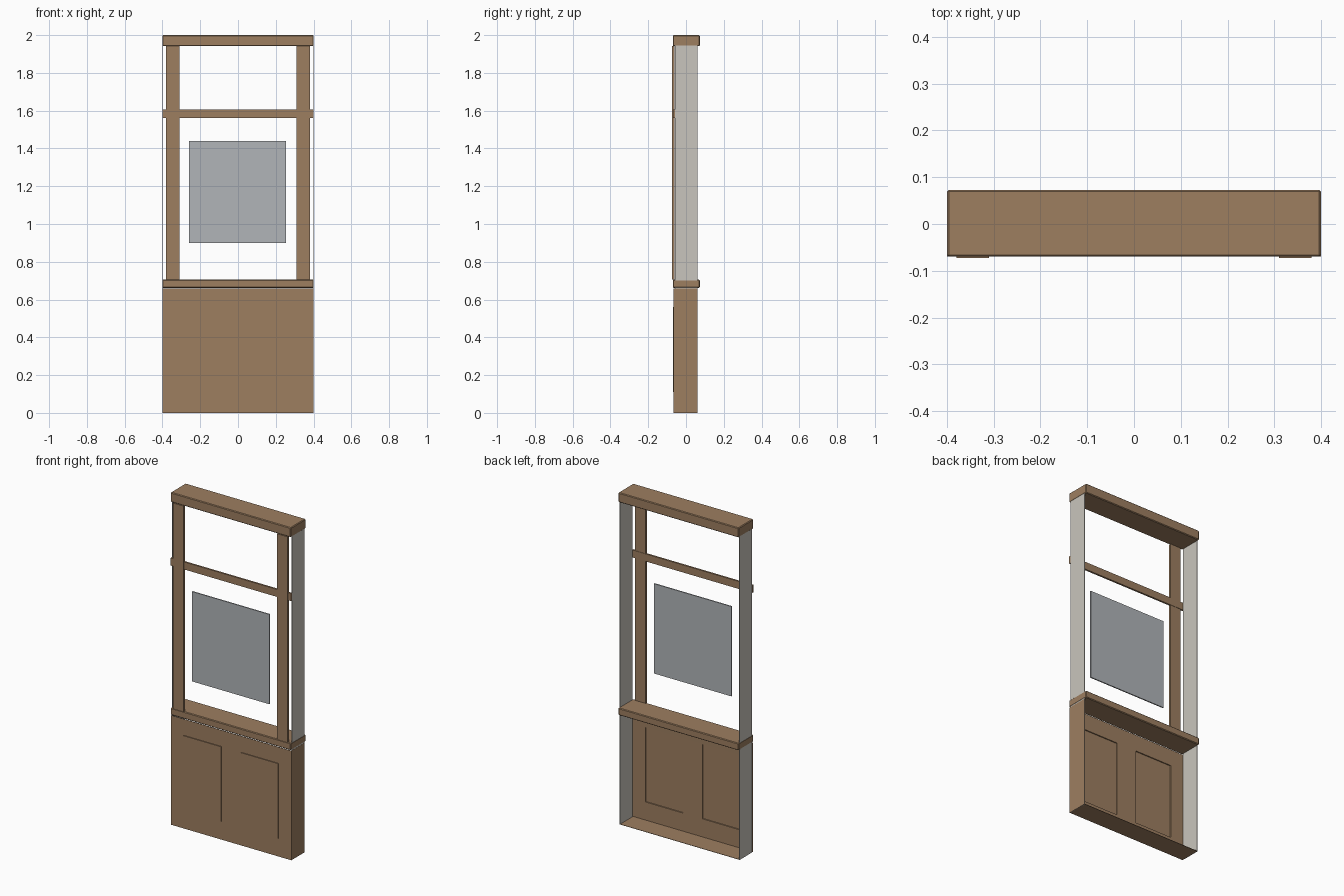
import bpy
import bmesh

cube = bpy.data.objects.get("Cube")
if cube:
    bpy.data.objects.remove(cube, do_unlink=True)


def material(name, rgb):
    m = bpy.data.materials.new(name)
    m.use_nodes = True
    m.diffuse_color = (*rgb, 1)
    m.node_tree.nodes["Principled BSDF"].inputs["Base Color"].default_value = (*rgb, 1)
    return m


wood = material("brown_wood", (0.337, 0.21, 0.118))
pale = material("pale_grey", (0.584, 0.558, 0.51))
glass = material("blue_grey_glass", (0.44, 0.462, 0.485))


def finish(name, bm, mat):
    mesh = bpy.data.meshes.new(name)
    bm.to_mesh(mesh)
    bm.free()
    mesh.materials.append(mat)
    obj = bpy.data.objects.new(name, mesh)
    bpy.context.collection.objects.link(obj)
    return obj


def box(name, x, y, z, mat, bevel=0):
    """Box spanning the given (low, high) ranges."""
    bm = bmesh.new()
    bmesh.ops.create_cube(bm, size=1)
    for v in bm.verts:
        v.co = [r[0] if c < 0 else r[1] for c, r in zip(v.co, (x, y, z))]
    obj = finish(name, bm, mat)
    if bevel:
        mod = obj.modifiers.new("soft_edges", "BEVEL")
        mod.width = bevel
        mod.segments = 1
    return obj


# Top cornice and waist-high sill
box("cornice", (-0.4, 0.4), (-0.07, 0.073), (1.942, 2.0), wood, 0.004)
box("sill", (-0.4, 0.4), (-0.07, 0.073), (0.662, 0.705), wood, 0.004)

# Front posts and thin side sheets
for side, s in (("left", 1), ("right", -1)):
    box(side + "_post", sorted((s * 0.31, s * 0.38)), (-0.073, -0.06),
        (0.705, 1.942), wood)
    box(side + "_side_sheet", sorted((s * 0.396, s * 0.399)), (-0.059, 0.06),
        (0, 1.97), pale)

# Crossbar and hanging pane
box("crossbar", (-0.4, 0.4), (-0.069, -0.058), (1.56, 1.605), wood)
box("pane", (-0.26, 0.255), (-0.067, -0.06), (0.9, 1.44), glass)

# Open-backed base: floor and outer side
box("base_floor", (-0.396, 0.396), (-0.064, 0.06), (0, 0.002), wood)
box("base_left_side", (0.399, 0.4), (-0.064, 0.06), (0, 0.658), wood)

# Base front: thin sheet with two embossed panels
xs = (-0.4, -0.315, -0.065, 0.065, 0.315, 0.4)
zs = (0, 0.11, 0.56, 0.658)
bm = bmesh.new()
grid = [[bm.verts.new((x, -0.065, z)) for x in xs] for z in zs]
panels = []
for j in range(len(zs) - 1):
    for i in range(len(xs) - 1):
        f = bm.faces.new((grid[j][i], grid[j][i + 1],
                          grid[j + 1][i + 1], grid[j + 1][i]))
        if j == 1 and i in (1, 3):
            panels.append(f)
for f in panels:
    raised = bmesh.ops.extrude_discrete_faces(bm, faces=[f])["faces"]
    bmesh.ops.translate(bm, vec=(0, -0.005, 0),
                        verts=list({v for r in raised for v in r.verts}))
bmesh.ops.recalc_face_normals(bm, faces=bm.faces)
front = finish("base_front", bm, wood)
thick = front.modifiers.new("thickness", "SOLIDIFY")
thick.thickness = 0.002
